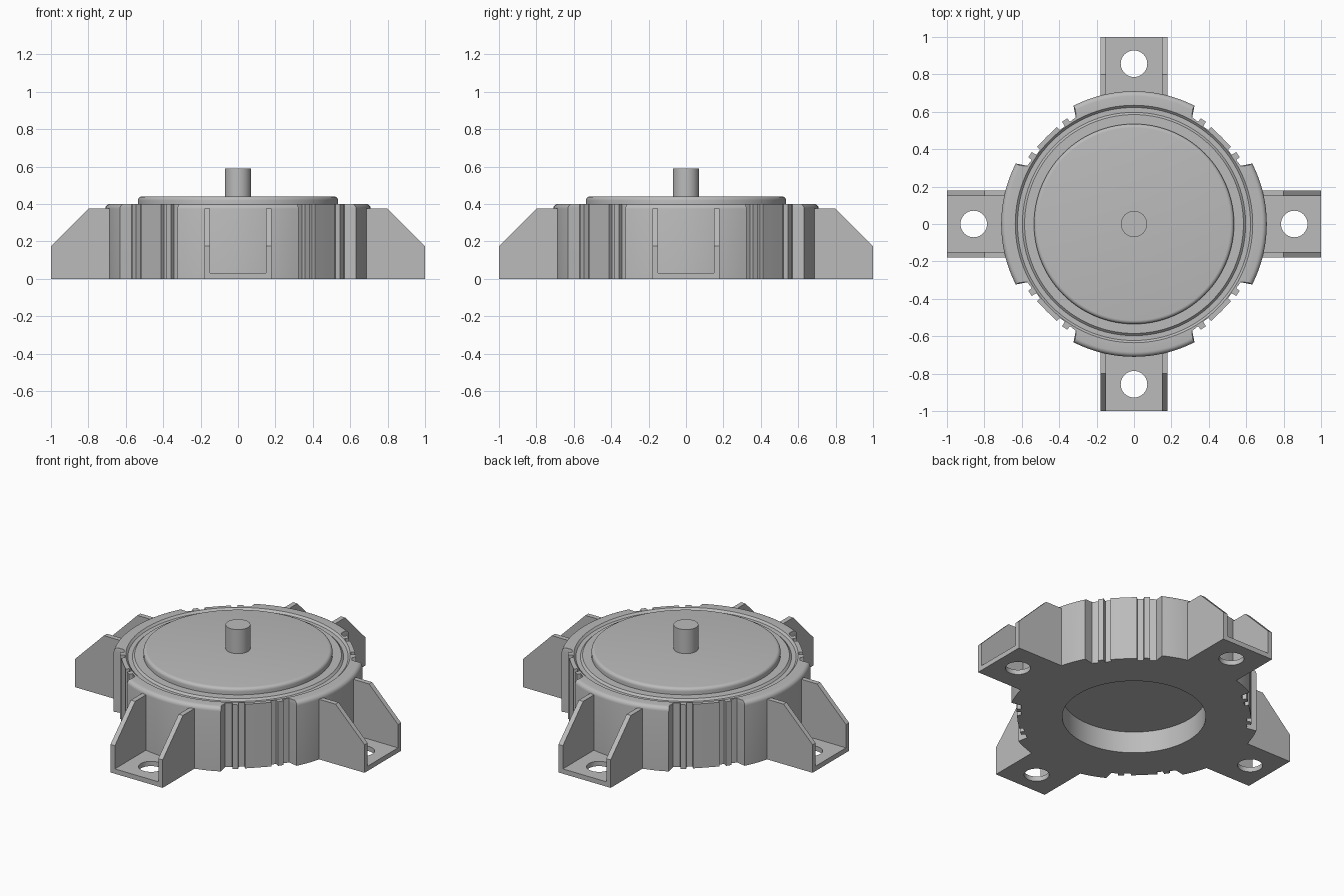
import bpy
import bmesh
from math import sin, cos, pi, radians
from mathutils import Matrix, Vector

if "Cube" in bpy.data.objects:
    bpy.data.objects.remove(bpy.data.objects["Cube"])

grey = bpy.data.materials.new("plain grey")
grey.use_nodes = True
grey.diffuse_color = (0.5, 0.5, 0.5, 1)
grey.node_tree.nodes["Principled BSDF"].inputs["Base Color"].default_value = (0.5, 0.5, 0.5, 1)


def finish(name, bm):
    """Turn a bmesh into a shaded, coloured object."""
    bmesh.ops.recalc_face_normals(bm, faces=bm.faces)
    mesh = bpy.data.meshes.new(name)
    bm.to_mesh(mesh)
    bm.free()
    mesh.materials.append(grey)
    obj = bpy.data.objects.new(name, mesh)
    bpy.context.collection.objects.link(obj)
    bpy.ops.object.select_all(action='DESELECT')
    obj.select_set(True)
    bpy.context.view_layer.objects.active = obj
    bpy.ops.object.shade_smooth_by_angle(angle=radians(30))
    return obj


def loft(name, profile, outline):
    """Stack rings of (radius, height), each limited by a polar outline."""
    bm = bmesh.new()
    rings = []
    for radius, z in profile:
        rings.append([bm.verts.new((min(radius, r) * cos(a), min(radius, r) * sin(a), z))
                      for a, r in outline])
    n = len(outline)
    for low, high in zip(rings, rings[1:]):
        for i in range(n):
            j = (i + 1) % n
            bm.faces.new((low[i], low[j], high[j], high[i]))
    bm.faces.new(rings[0])
    bm.faces.new(rings[-1])
    return finish(name, bm)


def circle(n):
    return [(2 * pi * i / n, 10) for i in range(n)]


def fillet(radius, top, size, steps=5):
    """Quarter-round profile on an upper outer edge."""
    return [(radius - size + size * cos(pi / 2 * i / steps),
             top - size + size * sin(pi / 2 * i / steps)) for i in range(steps + 1)]


# Housing outline: round wall with a ribbed recess on each diagonal
R = 0.71
half = [(3, 0.66), (6.5, 0.663), (6.7, 0.64), (9.7, 0.64), (9.9, 0.668),
        (12.7, 0.668), (12.9, 0.645), (16.4, 0.65), (17.9, R)]
half += [(17.9 + 27.1 * i / 9, R) for i in range(1, 9)]
sector = [(-a, r) for a, r in reversed(half)] + [(0, 0.66)] + half + [(45, R)]
outline = [(radians(45 + 90 * q + a), r) for q in range(4) for a, r in sector]

# Housing with underside recess, rounded top edge and ring groove
loft("housing",
     [(0.406, 0.135), (0.406, 0), (R, 0)] + fillet(R, 0.40, 0.026)
     + [(0.635, 0.40), (0.623, 0.388), (0.597, 0.388), (0.585, 0.40), (0.4, 0.40)],
     outline)

# Raised cover and central shaft
loft("cover_disc", [(0.535, 0.395)] + fillet(0.535, 0.44, 0.02), circle(96))
loft("shaft", [(0.07, 0.43), (0.07, 0.59)], circle(48))


def extrude(bm, faces, offset):
    geom = bmesh.ops.extrude_face_region(bm, geom=faces)["geom"]
    bmesh.ops.translate(bm, vec=Vector(offset),
                        verts=[v for v in geom if isinstance(v, bmesh.types.BMVert)])


def edge_loop(bm, points):
    verts = [bm.verts.new(p) for p in points]
    return [bm.edges.new((v, verts[(i + 1) % len(verts)])) for i, v in enumerate(verts)]


# Mounting feet: drilled floor between two chamfered gussets
INNER, OUTER, WIDE, THICK = 0.675, 1.0, 0.18, 0.03
for name, turn in (("left", 0), ("back", 90), ("right", 180), ("front", 270)):
    spin = Matrix.Rotation(radians(turn), 4, 'Z')

    bm = bmesh.new()
    w = WIDE - THICK
    edges = edge_loop(bm, [(INNER, -w, 0), (OUTER, -w, 0), (OUTER, w, 0), (INNER, w, 0)])
    edges += edge_loop(bm, [(0.857 + 0.071 * cos(2 * pi * i / 40),
                             0.071 * sin(2 * pi * i / 40), 0) for i in range(40)])
    bmesh.ops.triangle_fill(bm, edges=edges, use_beauty=True, normal=(0, 0, 1))
    extrude(bm, bm.faces[:], (0, 0, THICK))
    bm.transform(spin)
    finish(name + "_foot_floor", bm)

    bm = bmesh.new()
    for y in (-WIDE, w):
        side = [(INNER, 0), (OUTER, 0), (OUTER, 0.175), (0.8, 0.375), (INNER, 0.375)]
        face = bm.faces.new([bm.verts.new((x, y, z)) for x, z in side])
        extrude(bm, [face], (0, THICK, 0))
    bm.transform(spin)
    finish(name + "_foot_gussets", bm)
